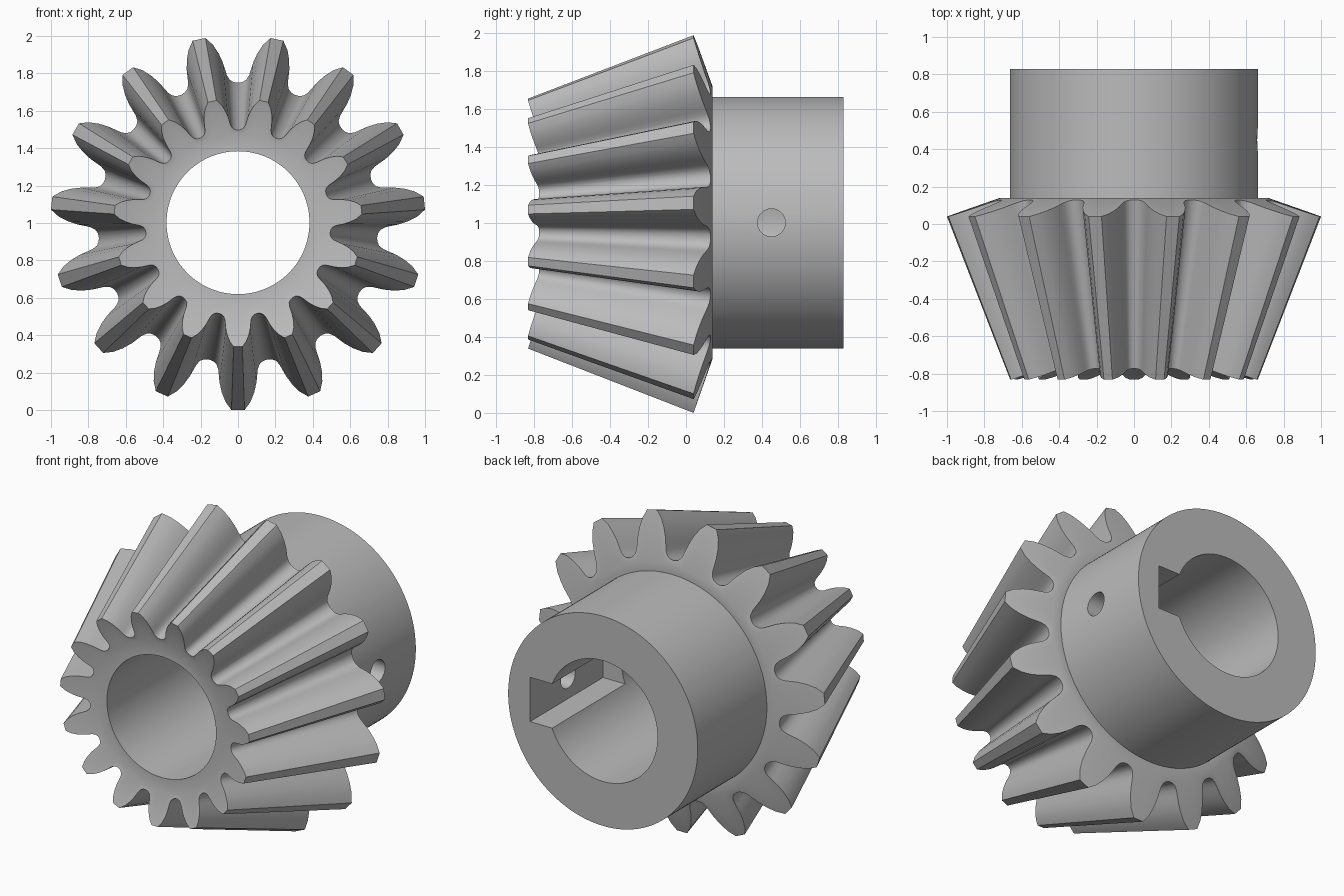
import bpy, bmesh
from math import sin, cos, radians, pi
from mathutils import Matrix, Vector

if "Cube" in bpy.data.objects:
    bpy.data.objects.remove(bpy.data.objects["Cube"])

TEETH = 15
AXIS_Z = 1.002          # height of the gear axis, which runs along y
TIP_R = 1.0025          # outer radius at the large end
APEX_Y = -2.54          # point where all the tooth lines meet
FRONT_SCALE = 0.662     # small end relative to the large end
BORE_R, HUB_R, HUB_BACK = 0.382, 0.663, 0.83

# Half a tooth: radius and angle in degrees from the tooth centre
HALF_TOOTH = [(TIP_R, 2.0), (0.96, 4.0), (0.91, 5.5), (0.86, 6.6), (0.82, 7.2),
              (0.79, 7.7), (0.765, 8.7), (0.752, 10.2), (0.748, 12.0)]

# Whole outline as (angle, radius), first tooth pointing straight down
one_tooth = [(-a, r) for r, a in reversed(HALF_TOOTH[:-1])] + [(a, r) for r, a in HALF_TOOTH]
outline = [(radians(i * 360 / TEETH + a - 90), r) for i in range(TEETH) for a, r in one_tooth]


def back_cone(r):
    """Position along the axis of the conical back face."""
    return 0.04 + (TIP_R - r) * 0.35


def to_front(r, y):
    """Shrink a point of the large end toward the apex."""
    return r * FRONT_SCALE, APEX_Y + (y - APEX_Y) * FRONT_SCALE


def circle(r, y):
    return [(r, y)] * len(outline)


# Rings from the front bore edge, over the teeth and hub, to the back bore edge
large_end = [(r, back_cone(r)) for _, r in outline]
small_end = [to_front(r, y) for r, y in large_end]
front_r, front_y = to_front(0.71, back_cone(0.71))
rings = [circle(BORE_R, front_y), circle(front_r, front_y), small_end, large_end,
         circle(0.72, back_cone(0.72)), circle(HUB_R, back_cone(0.72)),
         circle(HUB_R, HUB_BACK), circle(BORE_R, HUB_BACK)]

bm = bmesh.new()
loops = [[bm.verts.new((r * cos(a), y, AXIS_Z + r * sin(a)))
          for (a, _), (r, y) in zip(outline, ring)] for ring in rings]
n = len(outline)
for k, ring in enumerate(loops):
    after = loops[(k + 1) % len(loops)]
    for i in range(n):
        j = (i + 1) % n
        bm.faces.new((ring[i], ring[j], after[j], after[i]))
bmesh.ops.recalc_face_normals(bm, faces=bm.faces)
mesh = bpy.data.meshes.new("bevel_gear")
bm.to_mesh(mesh)
bm.free()
gear = bpy.data.objects.new("bevel_gear", mesh)
bpy.context.collection.objects.link(gear)

# Steel
steel = bpy.data.materials.new("grey_steel")
steel.use_nodes = True
colour = (0.5, 0.5, 0.5, 1.0)
steel.diffuse_color = colour
steel.node_tree.nodes["Principled BSDF"].inputs["Base Color"].default_value = colour
mesh.materials.append(steel)


def cut(name, build):
    """Subtract a temporary solid from the gear."""
    shape = bmesh.new()
    build(shape)
    data = bpy.data.meshes.new(name)
    shape.to_mesh(data)
    shape.free()
    data.materials.append(steel)
    cutter = bpy.data.objects.new(name, data)
    cutter.hide_render = True
    bpy.context.collection.objects.link(cutter)
    mod = gear.modifiers.new(name, 'BOOLEAN')
    mod.operation, mod.solver, mod.object = 'DIFFERENCE', 'EXACT', cutter
    bpy.ops.object.modifier_apply(modifier=name)
    bpy.data.objects.remove(cutter)


bpy.ops.object.select_all(action='DESELECT')
gear.select_set(True)
bpy.context.view_layer.objects.active = gear

# Keyway, open at the back of the hub
low, high = Vector((0.2, 0.1, AXIS_Z - 0.14)), Vector((0.51, 0.95, AXIS_Z + 0.14))
cut("keyway_cutter", lambda b: bmesh.ops.create_cube(
    b, size=1, matrix=Matrix.LocRotScale((low + high) / 2, None, high - low)))

# Set screw hole through the hub wall into the keyway
cut("screw_hole_cutter", lambda b: bmesh.ops.create_cone(
    b, cap_ends=True, segments=48, radius1=0.073, radius2=0.073, depth=0.4,
    matrix=Matrix.Translation((0.65, 0.45, AXIS_Z)) @ Matrix.Rotation(pi / 2, 4, 'Y')))

bpy.ops.object.shade_smooth_by_angle(angle=radians(30))
